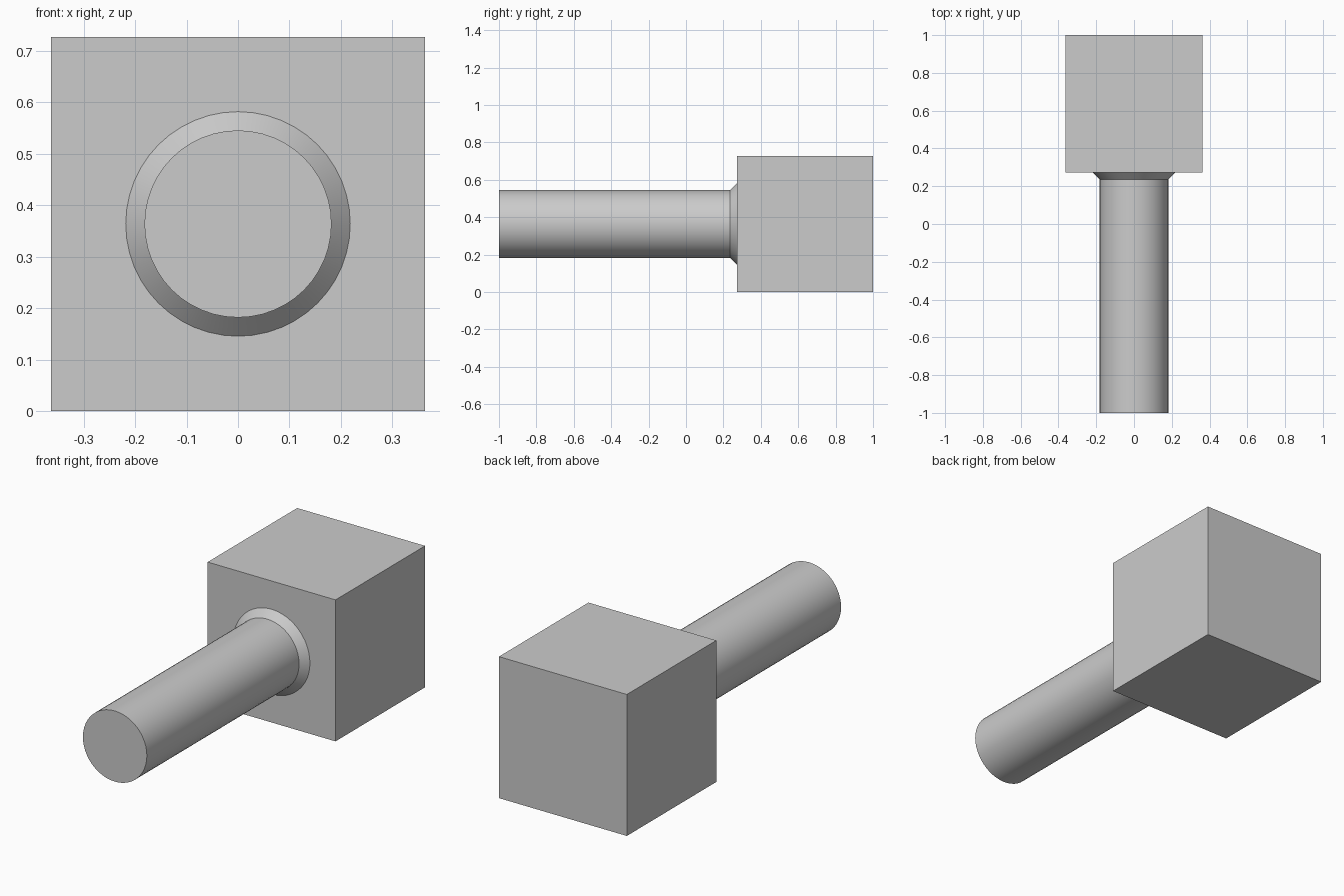
import bpy
import bmesh
import math

cube = bpy.data.objects.get("Cube")
if cube:
    bpy.data.objects.remove(cube, do_unlink=True)

UNIT = 2 / 11            # shaft radius; every size is a multiple of it
HALF = 2 * UNIT          # half the block's side
SIDES = 48

grey = bpy.data.materials.new("light_grey")
grey.use_nodes = True
grey.diffuse_color = (0.6, 0.6, 0.6, 1)
grey.node_tree.nodes["Principled BSDF"].inputs["Base Color"].default_value = (0.6, 0.6, 0.6, 1)

# Square head block at the back
bpy.ops.mesh.primitive_cube_add(size=2 * HALF, location=(0, 1 - HALF, HALF))
block = bpy.context.object
block.name = "head_block"
block.data.materials.append(grey)

# Round shaft with a flared collar where it meets the block
joint = 1 - 2 * HALF
collar = 0.2 * UNIT
profile = [(UNIT, -1), (UNIT, joint - collar), (UNIT + collar, joint)]
bm = bmesh.new()
rings = []
for radius, y in profile:
    angles = [2 * math.pi * i / SIDES for i in range(SIDES)]
    rings.append([bm.verts.new((radius * math.cos(a), y, HALF + radius * math.sin(a)))
                  for a in angles])
for near, far in zip(rings, rings[1:]):
    for i in range(SIDES):
        j = (i + 1) % SIDES
        bm.faces.new((near[i], near[j], far[j], far[i]))
bm.faces.new(rings[0])
bm.faces.new(rings[-1])
bmesh.ops.recalc_face_normals(bm, faces=bm.faces)
mesh = bpy.data.meshes.new("shaft")
bm.to_mesh(mesh)
bm.free()
mesh.materials.append(grey)
shaft = bpy.data.objects.new("shaft", mesh)
bpy.context.collection.objects.link(shaft)

# Smooth round sides, crisp edges at the collar and end
bpy.ops.object.select_all(action="DESELECT")
shaft.select_set(True)
bpy.context.view_layer.objects.active = shaft
bpy.ops.object.shade_smooth_by_angle(angle=math.radians(30))
